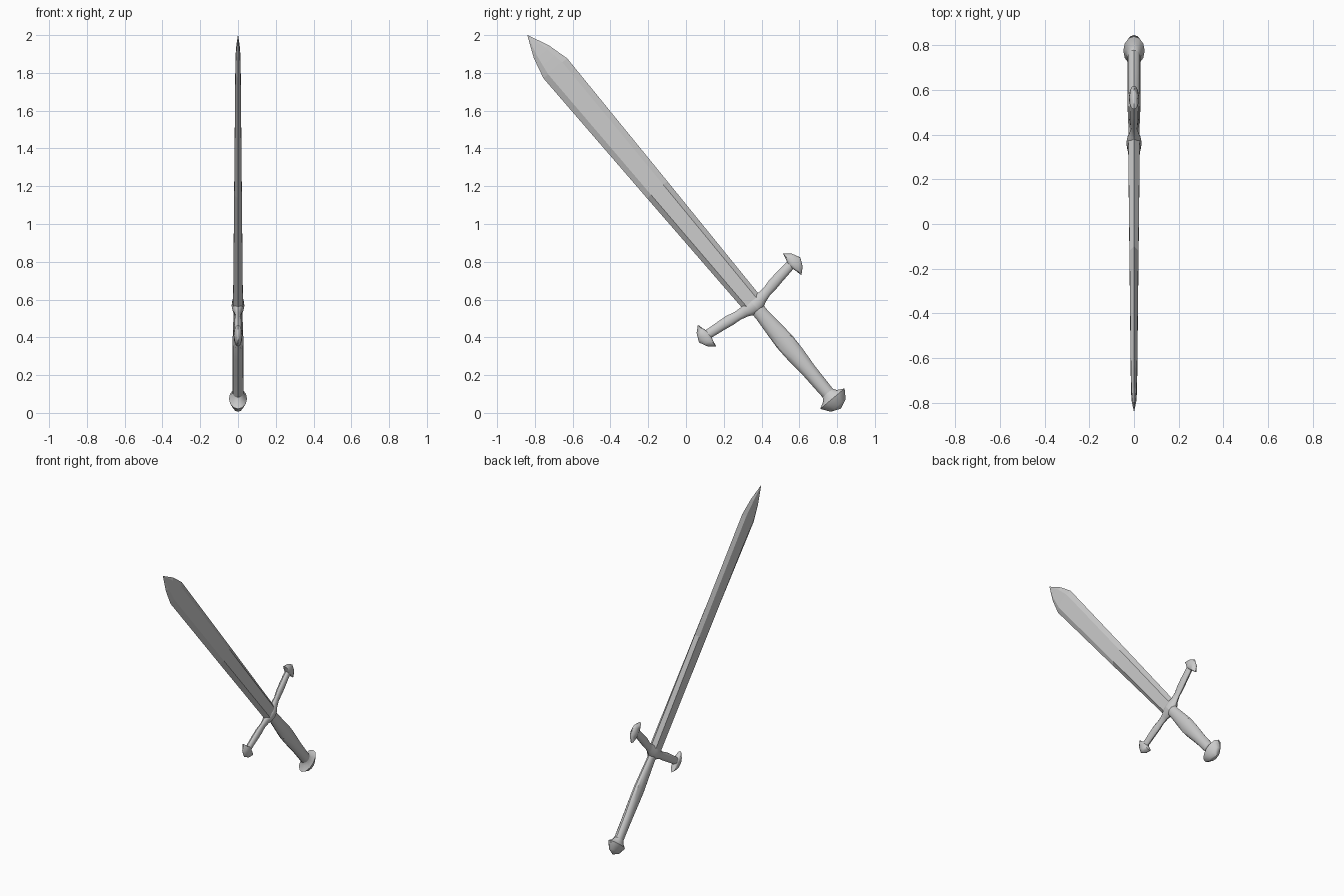
import bpy, bmesh, math
from mathutils import Matrix

if "Cube" in bpy.data.objects:
    bpy.data.objects.remove(bpy.data.objects["Cube"])

# sword frame: local z runs to the tip, local y along the guard, then tilted 40 degrees
PLACE = Matrix.Translation((0, 0.362, 0.568)) @ Matrix.Rotation(math.radians(40), 4, 'X')


def loft(name, rings, angle):
    """Skin a list of equally long point rings; end rings are capped."""
    bm = bmesh.new()
    loops = [[bm.verts.new(PLACE @ Matrix.Translation(p).to_translation()) for p in r] for r in rings]
    for a, b in zip(loops, loops[1:]):
        n = len(a)
        for i in range(n):
            bm.faces.new((a[i], a[(i + 1) % n], b[(i + 1) % n], b[i]))
    bm.faces.new(loops[0][::-1])
    bm.faces.new(loops[-1])
    bmesh.ops.remove_doubles(bm, verts=bm.verts, dist=0.0002)
    bmesh.ops.recalc_face_normals(bm, faces=bm.faces)
    me = bpy.data.meshes.new(name)
    bm.to_mesh(me)
    bm.free()
    ob = bpy.data.objects.new(name, me)
    bpy.context.collection.objects.link(ob)
    bpy.context.view_layer.objects.active = ob
    ob.select_set(True)
    bpy.ops.object.shade_smooth_by_angle(angle=math.radians(angle))
    ob.select_set(False)
    return ob


def circle(n=12):
    return [(math.cos(2 * math.pi * i / n), math.sin(2 * math.pi * i / n)) for i in range(n)]


# blade: bevelled hexagonal section (s, half width, half thickness)
blade = [(0.0, 0.057, 0.026), (0.8, 0.070, 0.020), (1.64, 0.082, 0.014),
         (1.755, 0.052, 0.011), (1.87, 0.0003, 0.0003)]
hexagon = [(0, 1), (1, 0.6), (1, -0.6), (0, -1), (-1, -0.6), (-1, 0.6)]
loft("blade", [[(x * th, y * w, s) for x, y in hexagon] for s, w, th in blade], 5)

# grip and pommel (s, half width, half thickness)
grip = [(0.02, 0.040, 0.024), (-0.06, 0.038, 0.024), (-0.15, 0.045, 0.026), (-0.25, 0.052, 0.029),
        (-0.34, 0.049, 0.030), (-0.45, 0.040, 0.030), (-0.62, 0.035, 0.030)]
pommel = [(-0.60, 0.033, 0.029), (-0.622, 0.046, 0.036), (-0.643, 0.084, 0.048),
          (-0.69, 0.052, 0.029), (-0.712, 0.0003, 0.0003)]
for name, prof in (("grip", grip), ("pommel", pommel)):
    loft(name, [[(x * th, y * w, s) for x, y in circle()] for s, w, th in prof], 35)

# guard arms, bowed towards the tip (t, centre s, half height, half thickness)
arm = [(0.0, 0.0, 0.045, 0.034), (0.03, 0.003, 0.042, 0.031), (0.06, 0.008, 0.031, 0.021),
       (0.10, 0.015, 0.026, 0.015), (0.15, 0.024, 0.030, 0.019), (0.20, 0.031, 0.028, 0.020),
       (0.29, 0.042, 0.025, 0.018)]
finial = [(0.28, 0.042, 0.022, 0.017), (0.286, 0.041, 0.040, 0.020), (0.294, 0.039, 0.076, 0.023),
          (0.328, 0.039, 0.046, 0.018), (0.35, 0.039, 0.0003, 0.0003)]
for side, label in ((1, "upper"), (-1, "lower")):
    for name, prof in (("guard_arm", arm), ("guard_finial", finial)):
        loft(f"{label}_{name}", [[(x * th, side * t, c + y * h) for x, y in circle()]
                                 for t, c, h, th in prof], 35)
